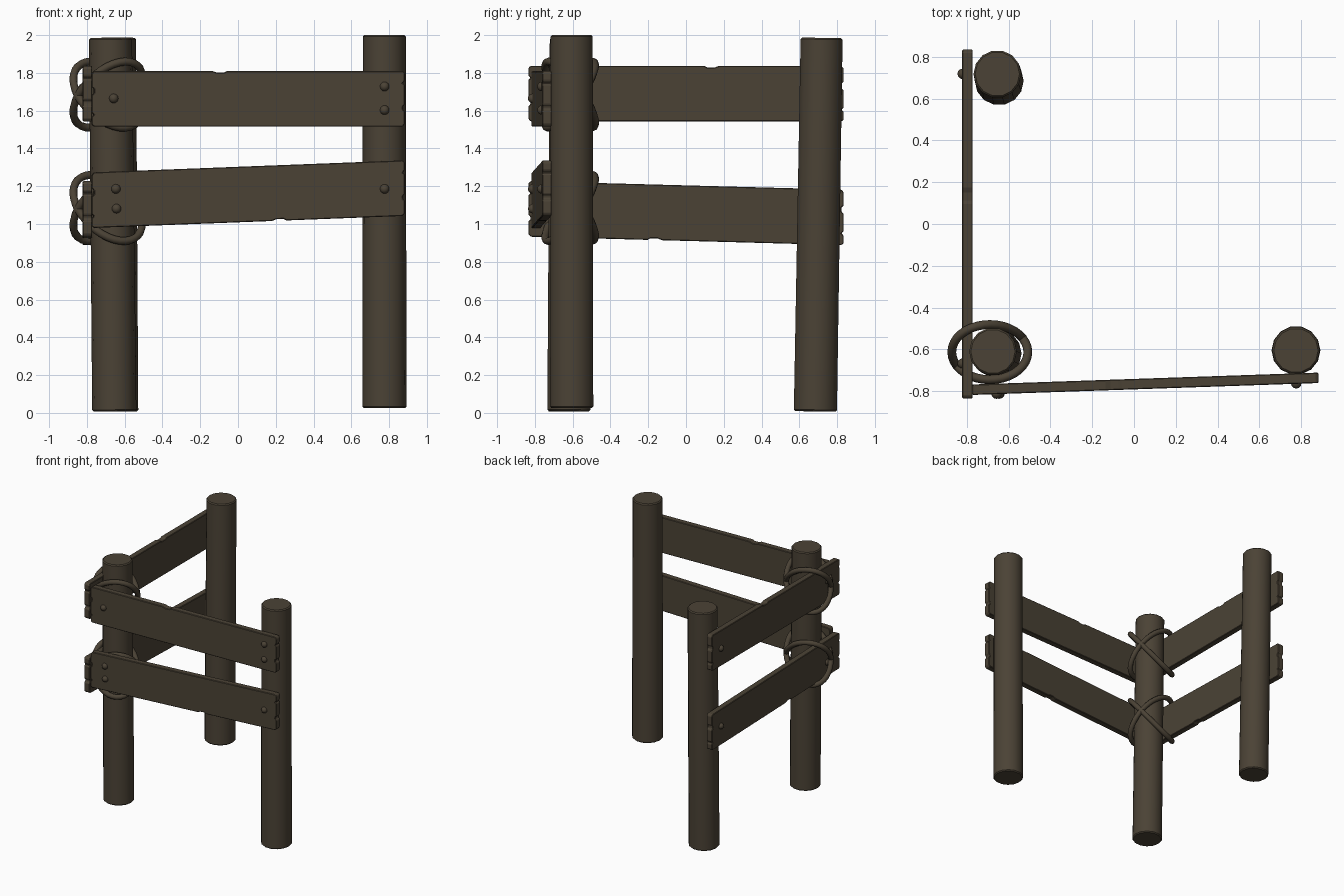
import bpy, bmesh, math
from mathutils import Vector

if "Cube" in bpy.data.objects:
    bpy.data.objects.remove(bpy.data.objects["Cube"])

wood = bpy.data.materials.new("dark_weathered_wood")
wood.diffuse_color = (0.07, 0.055, 0.036, 1)
wood.use_nodes = True
wood.node_tree.nodes["Principled BSDF"].inputs["Base Color"].default_value = wood.diffuse_color


def finish(bm, name, smooth=None):
    bmesh.ops.recalc_face_normals(bm, faces=bm.faces)
    me = bpy.data.meshes.new(name)
    bm.to_mesh(me)
    bm.free()
    ob = bpy.data.objects.new(name, me)
    bpy.context.collection.objects.link(ob)
    me.materials.append(wood)
    if smooth:
        bpy.ops.object.select_all(action='DESELECT')
        ob.select_set(True)
        bpy.context.view_layer.objects.active = ob
        bpy.ops.object.shade_smooth_by_angle(angle=math.radians(smooth))
    return ob


# Slightly leaning round post with softened rims
def post(name, bottom, top, r=0.117, sides=14):
    bm = bmesh.new()
    b, t = Vector(bottom), Vector(top)
    axis = (t - b).normalized()
    side = axis.cross(Vector((0, 1, 0))).normalized()
    other = axis.cross(side)
    rings = []
    for d, k in ((0, r - 0.008), (0.008, r), (-0.008, r - 0.003), (0, r - 0.011)):
        c = (b if len(rings) < 2 else t) + axis * d
        rings.append([bm.verts.new(c + k * (side * math.cos(a) + other * math.sin(a)))
                      for a in (2 * math.pi * i / sides for i in range(sides))])
    for lo, hi in zip(rings, rings[1:]):
        for i in range(sides):
            j = (i + 1) % sides
            bm.faces.new((lo[i], lo[j], hi[j], hi[i]))
    bm.faces.new(rings[0])
    bm.faces.new(rings[-1])
    finish(bm, name, 35)


post("corner_post", (-0.655, -0.62, 0.008), (-0.675, -0.61, 1.985))
post("right_post", (0.775, -0.605, 0.025), (0.775, -0.605, 2.0))
post("back_post", (-0.645, 0.685, 0.008), (-0.654, 0.718, 1.985))


# Plank with chipped ends and one edge notch; p0, p1 are the mid points of its ends
def plank(name, p0, p1, notch, notch_side, h=0.147, th=0.025):
    p0, p1 = Vector(p0), Vector(p1)
    along = p1 - p0
    length = along.length
    out = Vector((along.y, -along.x, 0)).normalized()
    c = 0.012 / length
    # outline: (fraction along, fraction of half height)
    low = [(c, -1), (1 - c, -1)]
    high = [(1 - c, 1), (c, 1)]
    cut = [(notch - 0.025, 1), (notch - 0.01, 0.94), (notch + 0.012, 0.94), (notch + 0.022, 1)]
    if notch_side < 0:
        low[1:1] = [(u, -v) for u, v in cut]
    else:
        high[1:1] = cut[::-1]
    right = [(1, -0.9), (1, -0.45), (1 - c, -0.38), (1 - c, -0.28), (1, -0.2),
             (1, 0.5), (1 - c, 0.56), (1, 0.66), (1, 0.92)]
    left = [(0, 0.9), (0, 0.42), (c, 0.36), (c, 0.2), (0, 0.12), (0, -0.5),
            (c, -0.58), (0, -0.66), (0, -0.93)]
    outline = low + right + high + left
    bm = bmesh.new()
    face = bm.faces.new([bm.verts.new(p0 + along * u + Vector((0, 0, h * v)) - out * th)
                         for u, v in outline])
    ext = bmesh.ops.extrude_face_region(bm, geom=[face])
    bmesh.ops.translate(bm, vec=out * th * 2,
                        verts=[v for v in ext["geom"] if isinstance(v, bmesh.types.BMVert)])
    ob = finish(bm, name)
    bev = ob.modifiers.new("worn_edges", 'BEVEL')
    bev.width = 0.004
    bev.segments = 1
    return p0, along, out, th


# Domed nail heads on a plank's outer face: (fraction along, height offset)
def nails(name, board, spots):
    p0, along, out, th = board
    bm = bmesh.new()
    for u, dz in spots:
        new = bmesh.ops.create_uvsphere(bm, u_segments=12, v_segments=8, radius=0.025)["verts"]
        bmesh.ops.translate(bm, verts=new, vec=p0 + along * u + out * (th - 0.002) + Vector((0, 0, dz)))
    finish(bm, name, 60)


front_top = plank("front_upper_plank", (-0.775, -0.793, 1.663), (0.883, -0.736, 1.663), 0.41, 1)
front_low = plank("front_lower_plank", (-0.775, -0.793, 1.126), (0.883, -0.736, 1.19), 0.6, -1)
side_top = plank("side_upper_plank", (-0.797, 0.835, 1.69), (-0.797, -0.835, 1.69), 0.42, 1)
side_low = plank("side_lower_plank", (-0.797, 0.835, 1.035), (-0.797, -0.835, 1.08), 0.6, -1)

nails("front_upper_nails", front_top, [(0.07, 0.002), (0.935, 0.065), (0.935, -0.06)])
nails("front_lower_nails", front_low, [(0.077, 0.055), (0.079, -0.05), (0.935, 0.0)])
nails("side_upper_nails", side_top, [(0.07, 0.0), (0.9, 0.03)])
nails("side_lower_nails", side_low, [(0.07, 0.01), (0.9, -0.03)])


# Tilted rope loop around the corner post and the side plank
def rope(name, z, tilt, direction, n=36, sides=8, r=0.021):
    bm = bmesh.new()
    rings = []
    for i in range(n):
        a = 2 * math.pi * i / n
        centre = Vector((-0.69 + 0.182 * math.cos(a), -0.613 + 0.132 * math.sin(a),
                         z + tilt * math.cos(a - direction)))
        tangent = Vector((-0.182 * math.sin(a), 0.132 * math.cos(a),
                          -tilt * math.sin(a - direction))).normalized()
        s = tangent.cross(Vector((0, 0, 1))).normalized()
        t = tangent.cross(s)
        rings.append([bm.verts.new(centre + r * (s * math.cos(b) + t * math.sin(b)))
                      for b in (2 * math.pi * k / sides for k in range(sides))])
    for i in range(n):
        p, q = rings[i], rings[(i + 1) % n]
        for k in range(sides):
            m = (k + 1) % sides
            bm.faces.new((p[k], p[m], q[m], q[k]))
    finish(bm, name, 60)


for label, z in (("upper", 1.685), ("lower", 1.085)):
    rope(label + "_rope_rising", z, 0.175, math.radians(118))
    rope(label + "_rope_falling", z, -0.175, math.radians(122))
